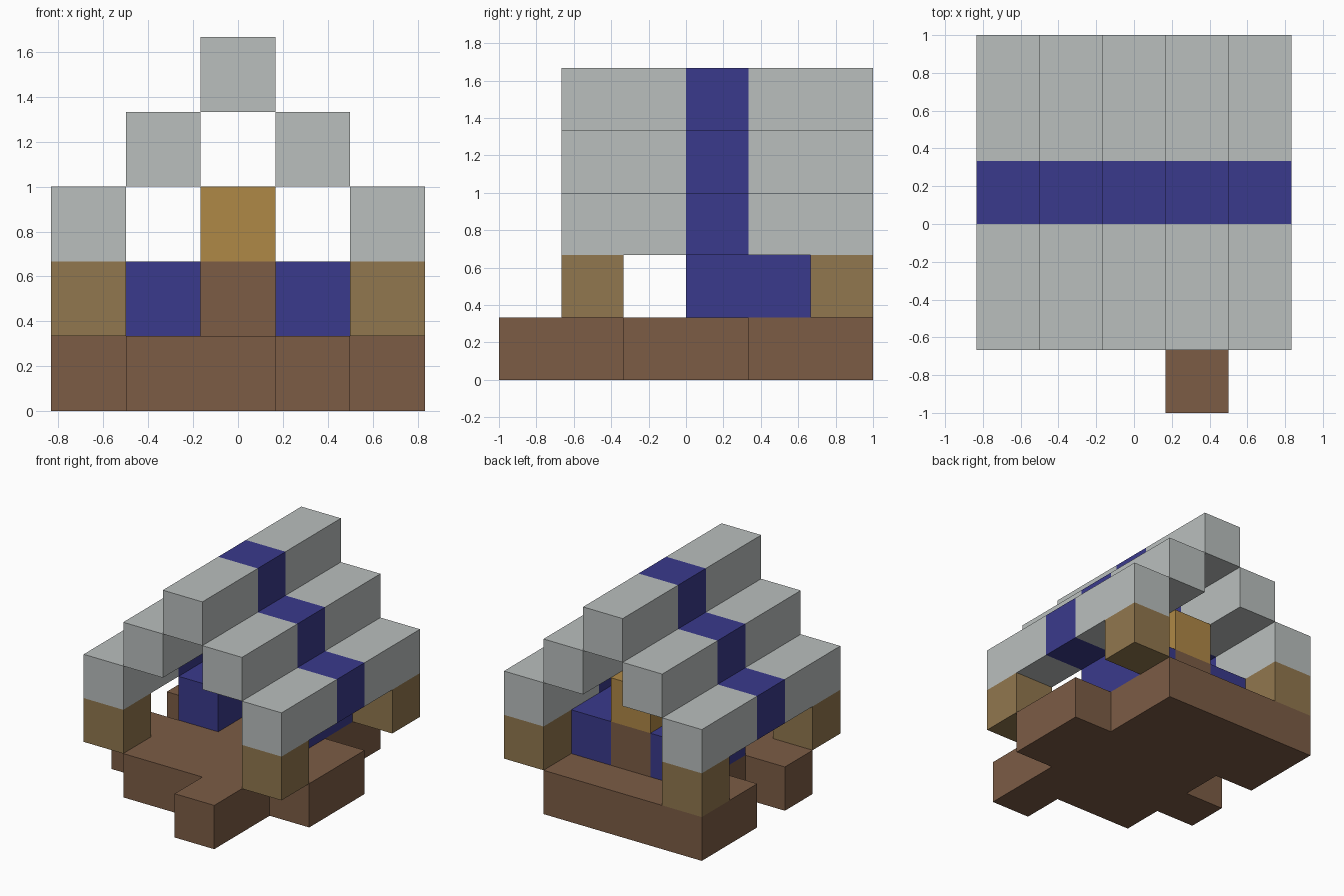
import bpy, bmesh
from mathutils import Vector

if "Cube" in bpy.data.objects:
    bpy.data.objects.remove(bpy.data.objects["Cube"])

U = 1 / 3                       # one block
ORIGIN = Vector((-2.5 * U, -1, 0))


def material(name, rgb):
    lin = [((c / 255 + 0.055) / 1.055) ** 2.4 for c in rgb] + [1]
    m = bpy.data.materials.new(name)
    m.use_nodes = True
    m.diffuse_color = lin
    m.node_tree.nodes["Principled BSDF"].inputs["Base Color"].default_value = lin
    return m


BROWN = material("floor brown", (124, 92, 69))
TAN = material("post tan", (145, 119, 78))
GOLD = material("chest gold", (175, 136, 70))
GREY = material("roof grey", (186, 191, 190))
BLUE = material("stripe blue", (58, 58, 140))


def finish(name, bm, *mats):
    bmesh.ops.recalc_face_normals(bm, faces=bm.faces)
    mesh = bpy.data.meshes.new(name)
    bm.to_mesh(mesh)
    bm.free()
    for m in mats:
        mesh.materials.append(m)
    obj = bpy.data.objects.new(name, mesh)
    bpy.context.collection.objects.link(obj)
    return obj


def block_mesh(cell, size):
    """Box placed on the block grid: cell is its lowest corner."""
    bm = bmesh.new()
    bmesh.ops.create_cube(bm, size=1)
    for v in bm.verts:
        v.co = ORIGIN + U * Vector([c + (p + 0.5) * s
                                    for c, p, s in zip(cell, v.co, size)])
    return bm


def block(name, cell, size, mat):
    return finish(name, block_mesh(cell, size), mat)


# Floor: a plan of blocks, back row first, raised one block high
PLAN = ("XXXX.",
        "XXXX.",
        ".XXXX",
        "XXXXX",
        ".XXX.",
        "...X.")
bm = bmesh.new()
for j, row in enumerate(reversed(PLAN)):
    for i, mark in enumerate(row):
        if mark == "X":
            corners = ((i, j), (i + 1, j), (i + 1, j + 1), (i, j + 1))
            bm.faces.new([bm.verts.new(ORIGIN + U * Vector((x, y, 0))) for x, y in corners])
bmesh.ops.remove_doubles(bm, verts=bm.verts, dist=0.001)
top = bmesh.ops.extrude_face_region(bm, geom=bm.faces[:], use_keep_orig=True)["geom"]
bmesh.ops.translate(bm, vec=(0, 0, U),
                    verts=[g for g in top if isinstance(g, bmesh.types.BMVert)])
bmesh.ops.dissolve_limit(bm, angle_limit=0.01, verts=bm.verts, edges=bm.edges)
finish("floor", bm, BROWN)

# Corner posts
for side, i in (("right", 0), ("left", 4)):
    for end, j in (("front", 1), ("back", 5)):
        block(f"{end}_{side}_post", (i, j, 1), (1, 1, 1), TAN)

# Benches either side of the pedestal and its chest
block("right_bench", (1, 3, 1), (1, 2, 1), BLUE)
block("left_bench", (3, 3, 1), (1, 2, 1), BLUE)
block("pedestal", (2, 4, 1), (1, 1, 1), BROWN)
block("chest", (2, 4, 2), (1, 1, 1), GOLD)


# Stepped roof beams, each with a cut blue band around its middle
def roof_beam(name, i, k):
    bm = block_mesh((i, 1, k), (1, 5, 1))
    for y in (0, U):
        bmesh.ops.bisect_plane(bm, geom=bm.verts[:] + bm.edges[:] + bm.faces[:],
                               plane_co=(0, y, 0), plane_no=(0, 1, 0))
    for f in bm.faces:
        f.material_index = int(0 < f.calc_center_median().y < U and abs(f.normal.y) < 0.5)
    for f in bm.faces:
        f.normal_update()
        if abs(f.normal.y) > 0.5:
            f.material_index = 0
    finish(name, bm, GREY, BLUE)


for name, i, k in (("right_eave", 0, 2), ("right_rafter", 1, 3), ("ridge", 2, 4),
                   ("left_rafter", 3, 3), ("left_eave", 4, 2)):
    roof_beam(name + "_beam", i, k)
